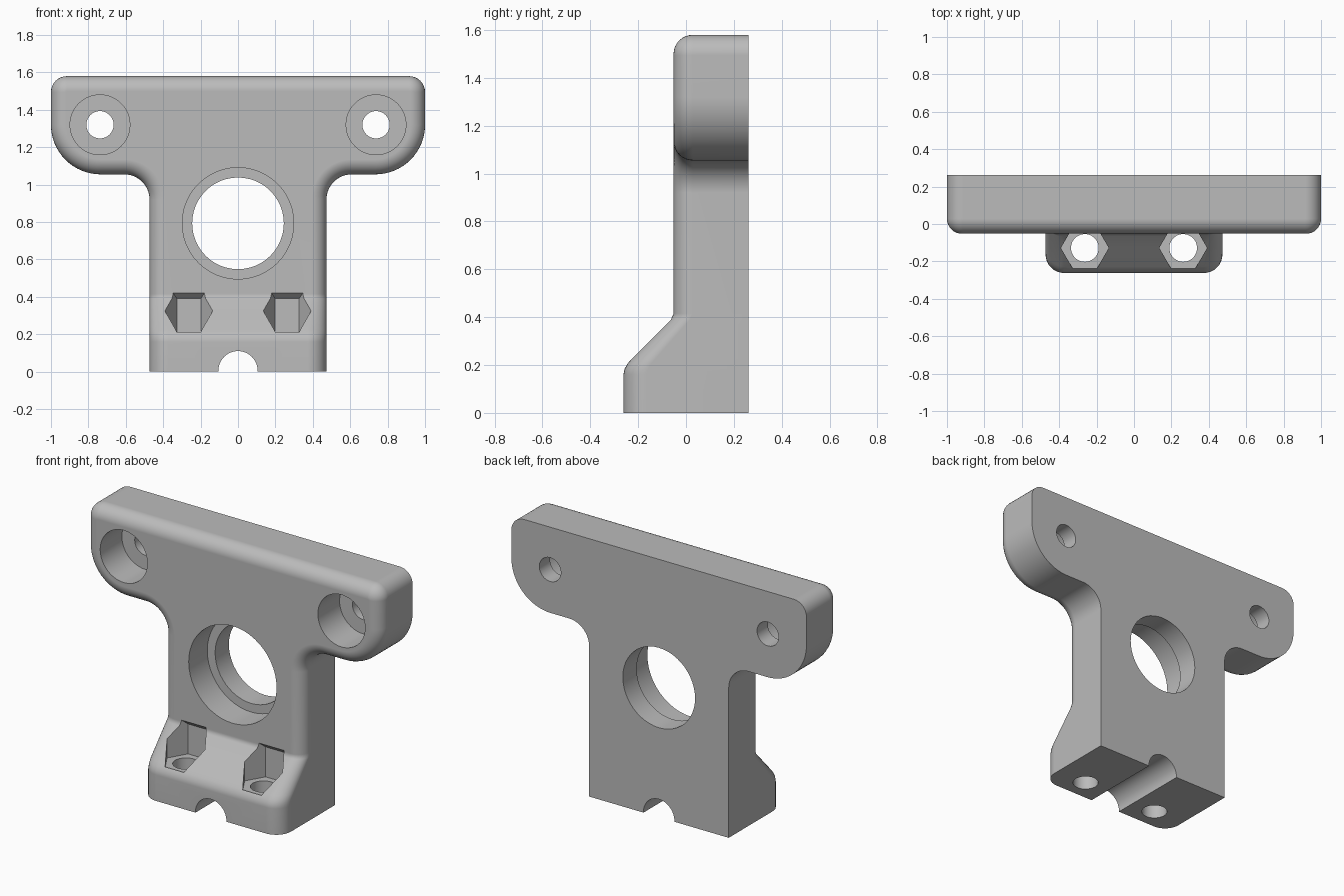
import bpy, bmesh
from math import sin, cos, pi, radians
from mathutils import Matrix

if "Cube" in bpy.data.objects:
    bpy.data.objects.remove(bpy.data.objects["Cube"])

BACK, FRONT, TOP, HALF = 0.262, -0.052, 1.58, 0.473
JOIN = 0.415      # height where the plate meets the foot
STEPS = 8         # segments in the edge rounding

grey = bpy.data.materials.new("light grey plastic")
grey.use_nodes = True
colour = (0.5, 0.5, 0.5, 1)
grey.diffuse_color = colour
grey.node_tree.nodes["Principled BSDF"].inputs["Base Color"].default_value = colour


def arc(cx, cz, r, a0, a1, n=16):
    angles = [radians(a0 + (a1 - a0) * i / n) for i in range(n + 1)]
    return [(cx + r * cos(a), cz + r * sin(a)) for a in angles]


def outline(d):
    """T-shaped outline, inset by d, open along the bottom."""
    right = [(HALF - d, JOIN)]
    right += arc(HALF + 0.135, 0.92, 0.135 + d, 180, 90)
    right += arc(0.735, 1.32, 0.265 - d, -90, 0)
    right += arc(0.915, TOP - 0.085, 0.085 - d, 0, 90, 8)
    return right + [(-x, z) for x, z in reversed(right)]


def rounding(front, r):
    """Inset and depth of each ring from the back to the front face."""
    rings = [(0, BACK)]
    for i in range(STEPS + 1):
        t = pi / 2 * i / STEPS
        rings.append((r * (1 - cos(t)), front + r * (1 - sin(t))))
    return rings


def skin(bm, rows, closed=False):
    for a, b in zip(rows, rows[1:]):
        for i in range(len(a) - (0 if closed else 1)):
            j = (i + 1) % len(a)
            bm.faces.new((a[i], a[j], b[j], b[i]))


# Upper plate with a rounded front edge
bm = bmesh.new()
rings = [[bm.verts.new((x, y, z)) for x, z in outline(d)]
         for d, y in rounding(FRONT, 0.08)]
skin(bm, rings)
bm.faces.new(rings[0])
bm.faces.new(rings[-1])

# Foot that steps forward through a slope
sections = [(JOIN, FRONT, 0.08), (0.39, -0.063, 0.08), (0.225, -0.228, 0.1),
            (0.205, -0.245, 0.1), (0.185, -0.256, 0.1),
            (0.16, -0.262, 0.1), (0, -0.262, 0.1)]
rows = []
for z, front, r in sections:
    side = rounding(front, r)
    pts = [(HALF - d, y) for d, y in side] + [(d - HALF, y) for d, y in reversed(side)]
    rows.append([bm.verts.new((x, y, z)) for x, y in pts])
skin(bm, rows, closed=True)
bm.faces.new(rows[-1])
bmesh.ops.remove_doubles(bm, verts=bm.verts, dist=0.0002)
bmesh.ops.recalc_face_normals(bm, faces=bm.faces)
mesh = bpy.data.meshes.new("bracket_body")
bm.to_mesh(mesh)
bm.free()
body = bpy.data.objects.new("bracket_body", mesh)
bpy.context.collection.objects.link(body)
mesh.materials.append(grey)
bpy.context.view_layer.objects.active = body


def cut(bm):
    """Subtract a closed mesh from the body."""
    bmesh.ops.recalc_face_normals(bm, faces=bm.faces)
    me = bpy.data.meshes.new("cutter")
    bm.to_mesh(me)
    bm.free()
    me.materials.append(grey)
    cutter = bpy.data.objects.new("cutter", me)
    cutter.hide_render = True
    bpy.context.collection.objects.link(cutter)
    mod = body.modifiers.new("cut", "BOOLEAN")
    mod.operation, mod.solver, mod.object = "DIFFERENCE", "EXACT", cutter
    bpy.ops.object.modifier_apply(modifier=mod.name)
    bpy.data.objects.remove(cutter)


def cylinder(x, y, z, r, depth, along_y=True, sides=48):
    bm = bmesh.new()
    turn = Matrix.Rotation(pi / 2, 4, "X") if along_y else Matrix()
    bmesh.ops.create_cone(bm, cap_ends=True, segments=sides, radius1=r, radius2=r,
                          depth=depth, matrix=Matrix.Translation((x, y, z)) @ turn)
    return bm


def bore(x, z, r, y_end):
    """Round hole from in front of the plate to y_end."""
    start = -0.5
    cut(cylinder(x, (start + y_end) / 2, z, r, y_end - start))


# Central stepped opening and the cable notch at the bottom
bore(0, 0.793, 0.298, FRONT + 0.18)
bore(0, 0.793, 0.245, 0.5)
bore(0, 0.005, 0.105, 0.5)

for s in (-1, 1):
    # Counterbored mounting holes
    bore(s * 0.738, 1.32, 0.16, FRONT + 0.21)
    bore(s * 0.738, 1.32, 0.073, 0.5)
    # Hexagonal nut pocket with a sloping ceiling
    nx, ny = s * 0.263, -0.128
    bm = bmesh.new()
    floor = [(nx + dx, ny + dz) for dx, dz in arc(0, 0, 0.128, 0, 300, 5)]
    low = [bm.verts.new((x, y, 0.207)) for x, y in floor]
    high = [bm.verts.new((x, y, 0.375 - 0.9 * y)) for x, y in floor]
    skin(bm, [low, high], closed=True)
    bm.faces.new(low)
    bm.faces.new(high)
    cut(bm)
    # Vertical screw hole
    cut(cylinder(nx, ny, 0.07, 0.074, 0.34, along_y=False))

# Smooth rounded edges, crisp corners
body.select_set(True)
bpy.ops.object.shade_smooth_by_angle(angle=radians(30))
weighted = body.modifiers.new("even_shading", "WEIGHTED_NORMAL")
weighted.keep_sharp = True
